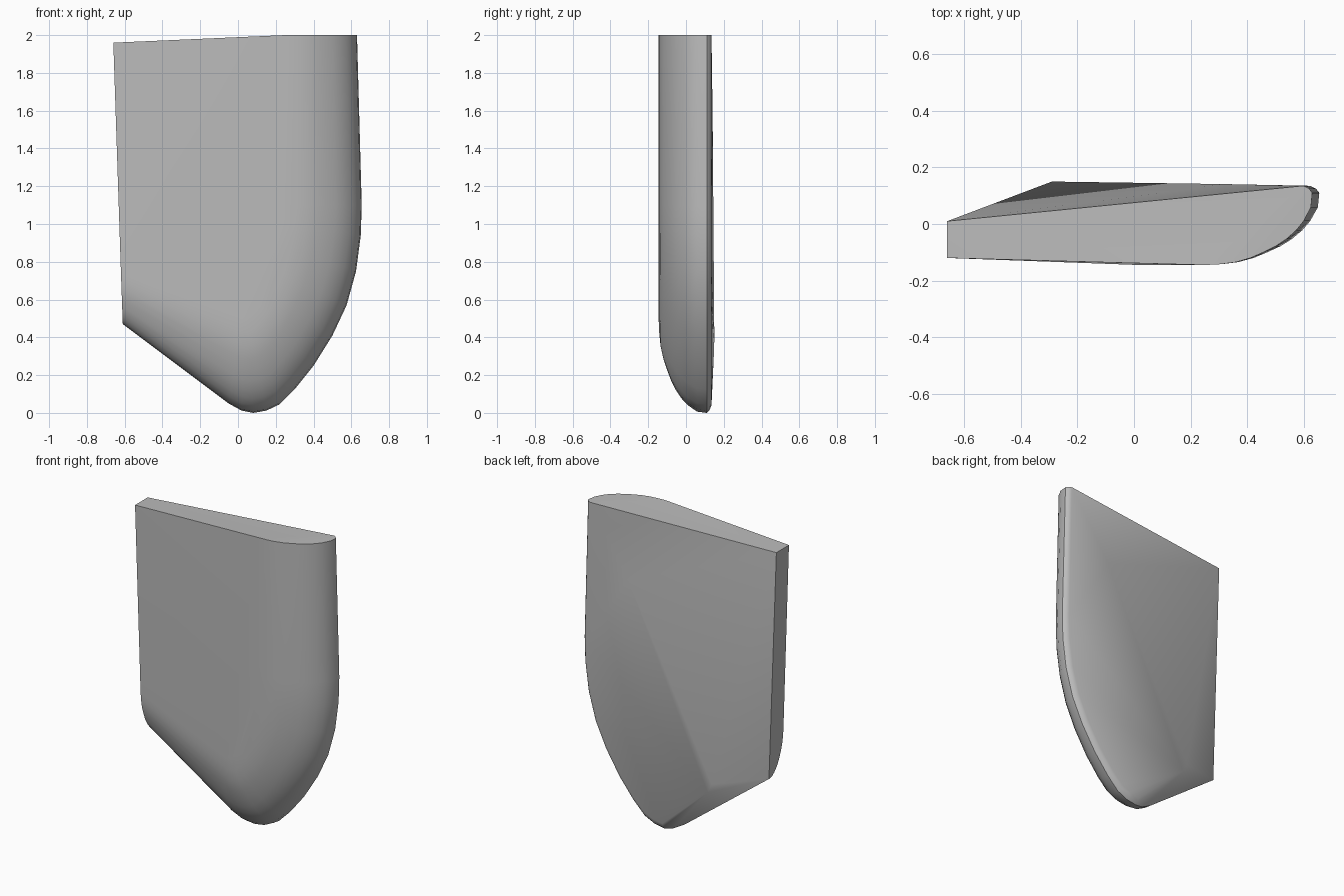
import bpy, bmesh
from mathutils import Vector

cube = bpy.data.objects.get("Cube")
if cube:
    bpy.data.objects.remove(cube, do_unlink=True)

# Plain grey finish
grey = bpy.data.materials.new("plain_grey")
grey.use_nodes = True
colour = (0.5, 0.5, 0.5, 1)
grey.diffuse_color = colour
grey.node_tree.nodes["Principled BSDF"].inputs["Base Color"].default_value = colour

# Rim stations: outer (x, z), inner (x, z) where the front turns flat, rear y, front y
STATIONS = [
    ((.63, 2), (.25, 2), .11, -.145),
    ((.655, 1.1), (.25, 1.1), .11, -.145),
    ((.65, .94), (.24, 1), .11, -.145),
    ((.625, .75), (.21, .87), .11, -.145),
    ((.575, .57), (.18, .76), .11, -.145),
    ((.5, .41), (.14, .66), .11, -.145),
    ((.4, .25), (.11, .58), .11, -.145),
    ((.3, .125), (.08, .53), .11, -.145),
    ((.22, .045), (.06, .51), .11, -.145),
    ((.15, .012), (.05, .5), .11, -.145),
    ((.08, 0), (.04, .5), .11, -.145),
    ((.02, .012), (.03, .5), .1, -.145),
    ((-.05, .05), (.02, .5), .09, -.145),
    ((-.61, .47), (-.62, .75), .015, -.12),
    ((-.66, 1.96), (-.66, 1.96), .01, -.12),
]
# Rounded section: share of inset, share of depth
SECTION = [(0, 1), (.013, .8), (.08, .61), (.15, .48), (.24, .36),
           (.34, .26), (.45, .18), (.57, .1), (.71, .04), (.85, .012), (1, 0)]

bm = bmesh.new()
for outer, inner, rear, front in STATIONS:
    a, b = Vector(outer), Vector(inner)
    for inset, depth in SECTION:
        p = a.lerp(b, inset)
        bm.verts.new((p.x, front + (rear - front) * depth, p.y))
    # Small rounding on the back rim
    if rear > .1:
        for inset, y in ((.03, .125), (.08, .135)):
            p = a.lerp(b, inset)
            bm.verts.new((p.x, y, p.y))

# Raised corners of the back face
for point in ((-.29, .15, .4), (-.26, .149, .34), (.32, .141, 1.57)):
    bm.verts.new(point)

# Wrap everything in one convex skin
bmesh.ops.remove_doubles(bm, verts=bm.verts, dist=.0005)
result = bmesh.ops.convex_hull(bm, input=bm.verts)
spare = {g for g in result["geom_interior"] + result["geom_unused"]
         if isinstance(g, bmesh.types.BMVert)}
bmesh.ops.delete(bm, geom=list(spare), context='VERTS')
bmesh.ops.dissolve_limit(bm, angle_limit=.01, verts=bm.verts, edges=bm.edges)
bmesh.ops.recalc_face_normals(bm, faces=bm.faces)

mesh = bpy.data.meshes.new("rounded_plate")
bm.to_mesh(mesh)
bm.free()
mesh.materials.append(grey)
plate = bpy.data.objects.new("rounded_plate", mesh)
bpy.context.collection.objects.link(plate)
bpy.context.view_layer.objects.active = plate
plate.select_set(True)
bpy.ops.object.shade_smooth_by_angle(angle=.52)
